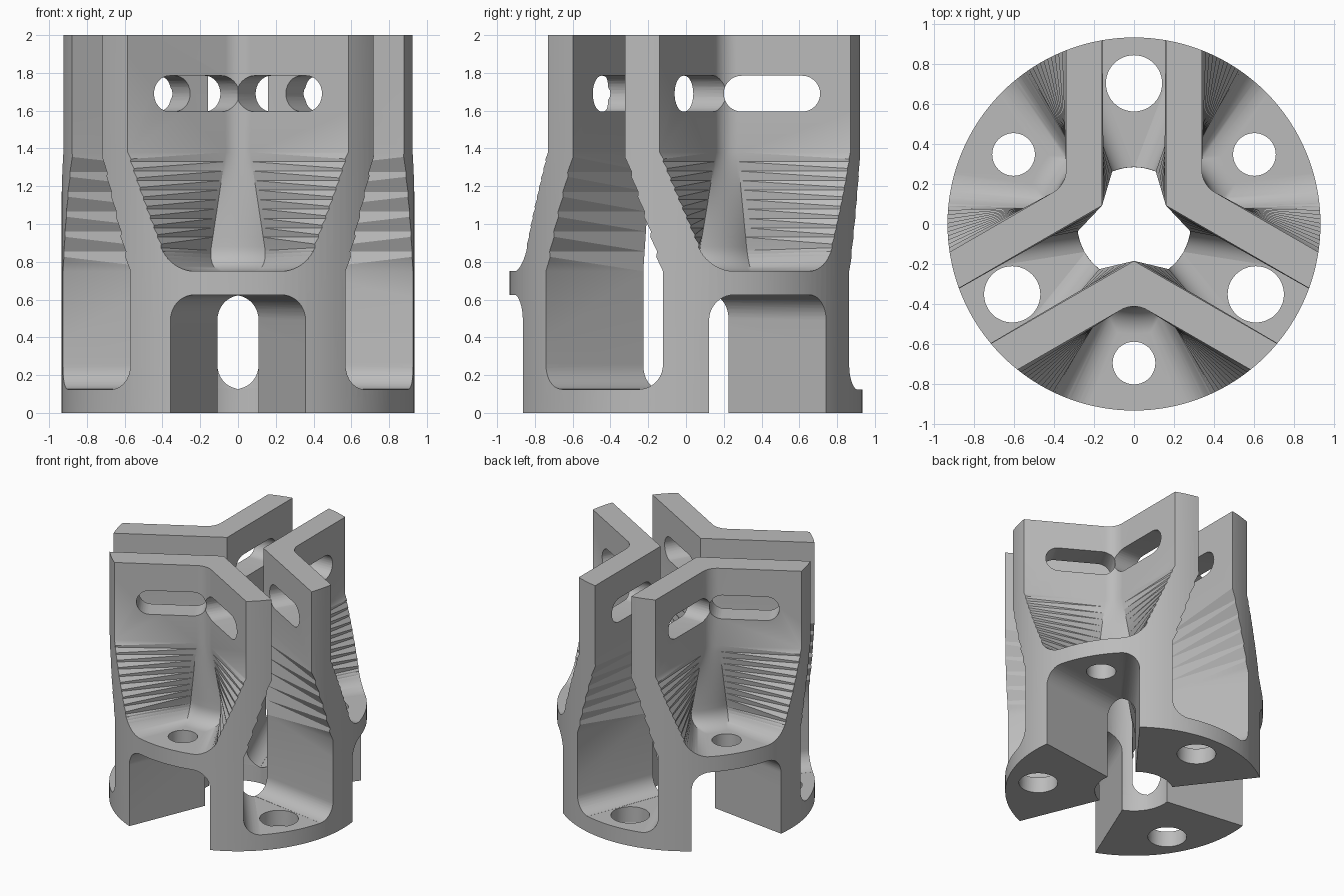
import bpy, bmesh, math
from math import sin, cos, tan, asin, radians, sqrt

if "Cube" in bpy.data.objects:
    bpy.data.objects.remove(bpy.data.objects["Cube"])

R, BORE, HALF = 0.935, 0.285, radians(22.5)
MID, HIGH, FILLET = 0.75, 1.38, 0.13
SLOTS = [radians(a) for a in (90, 210, 330)]
POCKETS = [radians(a) for a in (30, 150, 270)]

grey = bpy.data.materials.new("plain_grey")
grey.use_nodes = True
colour = (0.5, 0.5, 0.5, 1)
grey.diffuse_color = colour
grey.node_tree.nodes["Principled BSDF"].inputs["Base Color"].default_value = colour


def turn(p, a):
    return (p[0] * cos(a) - p[1] * sin(a), p[0] * sin(a) + p[1] * cos(a))


def lerp(a, b, t):
    return [(p[0] + (q[0] - p[0]) * t, p[1] + (q[1] - p[1]) * t) for p, q in zip(a, b)]


def finish(name, bm):
    bmesh.ops.remove_doubles(bm, verts=bm.verts, dist=1e-5)
    bmesh.ops.triangulate(bm, faces=bm.faces)
    bmesh.ops.recalc_face_normals(bm, faces=bm.faces)
    mesh = bpy.data.meshes.new(name)
    bm.to_mesh(mesh)
    bm.free()
    mesh.materials.append(grey)
    ob = bpy.data.objects.new(name, mesh)
    bpy.context.collection.objects.link(ob)
    return ob


def loft(name, sections):
    """Skin a stack of (z, outline) sections and cap both ends."""
    bm = bmesh.new()
    rings = [[bm.verts.new((x, y, z)) for x, y in pts] for z, pts in sections]
    n = len(rings[0])
    for a, b in zip(rings, rings[1:]):
        for i in range(n):
            j = (i + 1) % n
            bm.faces.new((a[i], a[j], b[j], b[i]))
    bm.faces.new(rings[0][::-1])
    bm.faces.new(rings[-1])
    return finish(name, bm)


def circle(r, n, u=0, v=0):
    return [(u + r * cos(math.tau * i / n), v + r * sin(math.tau * i / n)) for i in range(n)]


def fillet(r, steps=10):
    """Pairs of height above the floor and inset from the wall."""
    angles = [math.pi / 2 * i / steps for i in range(steps + 1)]
    return [(r * (1 - cos(a)), r * (1 - sin(a))) for a in angles]


# Three clamp slots joined to the central bore, as one star outline
def star(d=0.0, upper=False, bore_only=False):
    pts = []
    phi = max(HALF - asin(min(1, d / BORE)), 0.01)
    for a in SLOTS:
        if upper:
            inner, outer, end = (0.16 / tan(radians(60)), 0.16), (1.17, 0.16), (1.3, 0)
        else:
            inner = (BORE * cos(phi), BORE * sin(phi))
            outer = (1.1, 1.1 * tan(HALF) - d / cos(HALF))
            end = (1.3, 0)
        if bore_only:
            outer, end = inner, (BORE, 0)
        for p in ((inner[0], -inner[1]), (outer[0], -outer[1]), end, outer, inner):
            pts.append(turn(p, a))
        span = radians(120) - 2 * phi
        for i in range(1, 12):
            if upper:
                pts.append(turn(inner, a))
            else:
                pts.append(turn((BORE, 0), a + phi + span * i / 12))
    return pts


sections = [(-0.1, star(FILLET, bore_only=True)), (0.125, star(FILLET, bore_only=True))]
sections += [(0.125 + h, star(d)) for h, d in fillet(FILLET)]
sections += [(MID + (HIGH - MID) * i / 6, lerp(star(), star(upper=True), i / 6)) for i in range(7)]
sections.append((2.1, star(upper=True)))
cutters = [loft("slot_and_bore_cutter", sections)]


# Tapered outer pockets: a wedge at the floor opening to a wide V above
def pocket(t, d=0.0):
    r = 0.42 + d
    phi = HALF - asin(d / r)
    steps = [i / 6 - 1 for i in range(13)]
    low = [(r * cos(phi * s), r * sin(phi * s)) for s in steps]
    high = [(0.543 - 0.13 * cos(radians(30 * s)), 0.13 * sin(radians(30 * s))) for s in steps]
    for arc, rim in ((low, (R * cos(HALF), R * sin(HALF) - d / cos(HALF))), (high, (0.733, 0.589))):
        u, v = arc[-1]
        x, y = u + 1.4 * (rim[0] - u), v + 1.4 * (rim[1] - v)
        arc += [(x, y), (1.4, 0), (x, -y)]
    return lerp(low, high, t)


pocket_stack = [(MID + h, pocket(h / (HIGH - MID), d)) for h, d in fillet(FILLET)]
start = FILLET / (HIGH - MID)
for i in range(1, 11):
    t = start + (1 - start) * i / 10
    pocket_stack.append((MID + t * (HIGH - MID), pocket(t)))
pocket_stack.append((2.1, pocket(1)))


# Wedge openings under the pockets, with rounded ceilings
def wedge(d):
    y = 1.1 * tan(HALF) - d / cos(HALF)
    return [(d / sin(HALF), 0), (1.1, -y), (1.3, 0), (1.1, y)]


wedge_stack = [(-0.1, wedge(0))] + [(0.625 - h, wedge(d)) for h, d in reversed(fillet(0.135))]

for a in POCKETS:
    for name, stack in (("pocket_cutter", pocket_stack), ("wedge_cutter", wedge_stack)):
        cutters.append(loft(name, [(z, [turn(p, a) for p in pts]) for z, pts in stack]))
    hole = [turn(p, a) for p in circle(0.107, 48, 0.697)]
    cutters.append(loft("shelf_hole_cutter", [(0.55, hole), (0.85, hole)]))

# Foot holes and the long rounded holes through the clamp arms
for a in SLOTS:
    hole = [turn(p, a) for p in circle(0.141, 48, 0.705)]
    cutters.append(loft("foot_hole_cutter", [(-0.1, hole), (0.22, hole)]))
    bm = bmesh.new()
    rings = []
    for v in (-0.4, 0.4):
        ring = []
        for centre, first in ((0.615, -90), (0.295, 90)):
            for i in range(17):
                b = radians(first + 180 * i / 16)
                x, y = turn((centre + 0.095 * cos(b), v), a)
                ring.append(bm.verts.new((x, y, 1.69 + 0.095 * sin(b))))
        rings.append(ring)
    for i in range(34):
        j = (i + 1) % 34
        bm.faces.new((rings[0][i], rings[0][j], rings[1][j], rings[1][i]))
    bm.faces.new(rings[0])
    bm.faces.new(rings[1])
    cutters.append(finish("arm_hole_cutter", bm))

# Round body, cut by every shape above
body = loft("clamp_body", [(0, circle(R, 144)), (2, circle(R, 144))])
for c in cutters:
    m = body.modifiers.new(c.name, "BOOLEAN")
    m.operation, m.solver, m.object = "DIFFERENCE", "EXACT", c
    c.hide_render = True
bpy.context.view_layer.update()
cut = bpy.data.meshes.new_from_object(body.evaluated_get(bpy.context.evaluated_depsgraph_get()))
body.modifiers.clear()
body.data = cut
for c in cutters:
    bpy.data.objects.remove(c)

# Smooth the curved walls, keep machined edges sharp
bpy.ops.object.select_all(action="DESELECT")
body.select_set(True)
bpy.context.view_layer.objects.active = body
bpy.ops.object.shade_smooth_by_angle(angle=radians(30))
